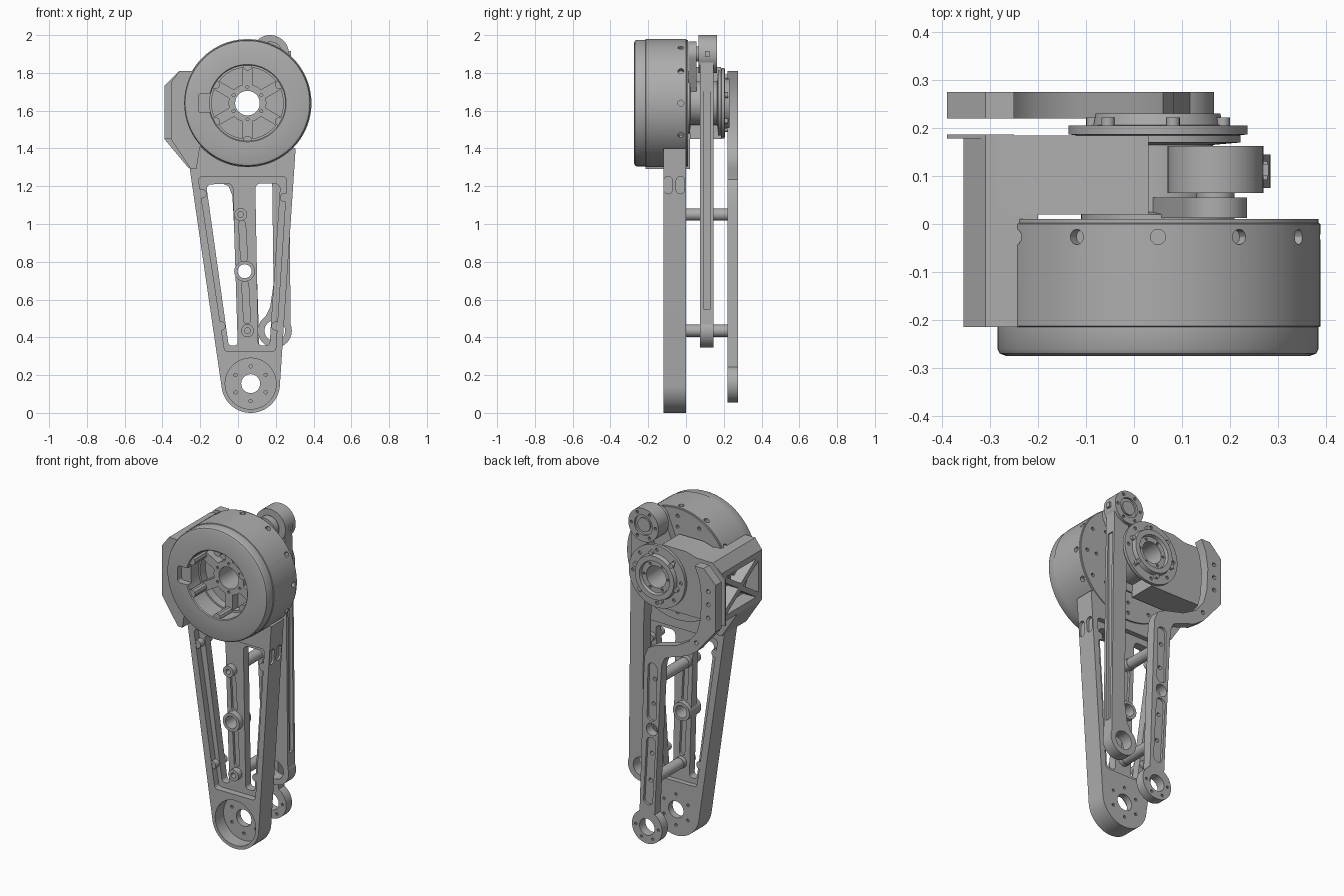
import bpy, bmesh, math
from mathutils import Vector
from mathutils.geometry import convex_hull_2d

cube = bpy.data.objects.get("Cube")
if cube:
    bpy.data.objects.remove(cube, do_unlink=True)

metal = bpy.data.materials.new("grey metal")
metal.use_nodes = True
COLOR = (0.42, 0.42, 0.42, 1)
metal.diffuse_color = COLOR
metal.node_tree.nodes["Principled BSDF"].inputs["Base Color"].default_value = COLOR

AX, AZ = 0.05, 1.64      # motor axis
FX, FZ = 0.067, 0.155    # ankle axis
FRONT, BACK = -0.12, 0   # leg faces


def finish(name, bm):
    bmesh.ops.recalc_face_normals(bm, faces=bm.faces)
    mesh = bpy.data.meshes.new(name)
    bm.to_mesh(mesh)
    bm.free()
    mesh.materials.append(metal)
    obj = bpy.data.objects.new(name, mesh)
    bpy.context.collection.objects.link(obj)
    return obj


def prism(name, outline, a, b, axis="y"):
    """Extrude an outline: (x, z) along y, or (y, z) along x."""
    bm = bmesh.new()
    put = (lambda p, d: (p[0], d, p[1])) if axis == "y" else (lambda p, d: (d, p[0], p[1]))
    lo = [bm.verts.new(put(p, a)) for p in outline]
    hi = [bm.verts.new(put(p, b)) for p in outline]
    bm.faces.new(lo)
    bm.faces.new(hi)
    n = len(lo)
    for i in range(n):
        bm.faces.new((lo[i], lo[(i + 1) % n], hi[(i + 1) % n], hi[i]))
    return finish(name, bm)


def ring(x, z, r, n=32):
    return [(x + r * math.cos(math.tau * i / n), z + r * math.sin(math.tau * i / n)) for i in range(n)]


def hull(*circles):
    """Outline wrapped around circles (x, z, r)."""
    pts = [Vector(p) for c in circles for p in (ring(*c) if c[2] else [c[:2]])]
    return [pts[i] for i in convex_hull_2d(pts)]


def cyl(name, x, z, r, a, b, n=32):
    return prism(name, ring(x, z, r, n), a, b)


def lathe(name, profile, n=72):
    """Spin a closed (radius, y) profile about the motor axis."""
    bm = bmesh.new()
    rings = [[bm.verts.new((AX + r * math.cos(math.tau * i / n), y, AZ + r * math.sin(math.tau * i / n)))
              for i in range(n)] for r, y in profile]
    for j, ra in enumerate(rings):
        rb = rings[(j + 1) % len(rings)]
        for i in range(n):
            k = (i + 1) % n
            bm.faces.new((ra[i], ra[k], rb[k], rb[i]))
    return finish(name, bm)


def select(objs):
    bpy.ops.object.select_all(action="DESELECT")
    for o in objs:
        o.select_set(True)
    bpy.context.view_layer.objects.active = objs[0]


def cut(target, cutters):
    """Subtract separate cutters from the target."""
    select(cutters)
    if len(cutters) > 1:
        bpy.ops.object.join()
    tool = cutters[0]
    tool.hide_render = True
    mod = target.modifiers.new("cut", "BOOLEAN")
    mod.operation, mod.solver, mod.object = "DIFFERENCE", "EXACT", tool
    select([target])
    bpy.ops.object.modifier_apply(modifier="cut")
    bpy.data.objects.remove(tool, do_unlink=True)


def bolt_circle(x, z, r, count, size, a, b, phase=0.0):
    turns = [math.tau * i / count + phase for i in range(count)]
    return [cyl("hole", x + r * math.cos(t), z + r * math.sin(t), size, a, b, 10) for t in turns]


# Motor drum with through hole and deep spoked front well
motor = lathe("motor_drum", [(.065, -.16), (.2, -.16), (.2, -.27), (.205, -.275), (.317, -.275), (.33, -.27),
                             (.335, -.26), (.335, -.215), (.339, -.213), (.339, 0), (.335, .002),
                             (.335, .01), (.065, .01)])
pockets = []
for k in range(6):
    mid = math.radians(60 * k)
    shape = []
    for r, sign in ((.19, 1), (.1, -1)):
        half = math.radians(30) - math.asin(.026 / r)
        shape += [(AX + r * math.cos(mid + sign * half * s), AZ + r * math.sin(mid + sign * half * s))
                  for s in (-1, -.6, -.2, .2, .6, 1)]
    pockets.append(prism("pocket", shape, -.4, -.11))
cut(motor, pockets)
cut(motor, bolt_circle(AX, AZ, .085, 6, .008, -.3, -.13, math.pi / 6)
    + bolt_circle(AX, AZ, .29, 12, .011, -.01, .1)
    + bolt_circle(AX, AZ, .225, 8, .01, -.01, .1))
cut(motor, [prism("slot", hull((-.195, 1.675, .015), (-.195, 1.605, .015), (-.13, 1.675, .015), (-.13, 1.605, .015)),
                  -.4, -.235)])
for i, lug in enumerate(bolt_circle(AX, AZ, .196, 6, .024, -.27, -.155, math.pi / 6)):
    lug.name = "well_lug_%d" % i
# Radial screw holes round the rim
screws = []
for k in range(12):
    t = math.tau * k / 12
    bm = bmesh.new()
    bmesh.ops.create_cone(bm, cap_ends=True, segments=12, radius1=.016, radius2=.016, depth=.05)
    out = Vector((math.cos(t), 0, math.sin(t)))
    bm.transform(out.to_track_quat("Z", "Y").to_matrix().to_4x4())
    bmesh.ops.translate(bm, verts=bm.verts, vec=Vector((AX, -.027, AZ)) + out * .338)
    screws.append(finish("screw_hole", bm))
cut(motor, screws)

# Rear hub and bearing
hub = lathe("rear_hub", [(.065, .005), (.16, .005), (.16, .02), (.115, .025), (.115, .165), (.172, .17),
                         (.172, .185), (.187, .187), (.187, .205), (.135, .206), (.13, .23), (.1, .23),
                         (.095, .212), (.065, .212)])
cut(hub, bolt_circle(AX, AZ, .16, 8, .01, .195, .3) + bolt_circle(AX, AZ, .08, 6, .008, .2, .3))
for k in range(6):
    t = math.tau * k / 6 + .3
    cyl("hub_bolt_%d" % k, AX + .142 * math.cos(t), AZ + .142 * math.sin(t), .014, .2, .222, 16)

# Crank carrying the push rod
crank = prism("crank_arm", hull((.09, 1.72, .06), (.17, 1.9, .066)), .012, .055)
cut(crank, [cyl("bore", AX, AZ, .07, -.5, .5)])
cyl("crank_pin", .17, 1.9, .04, .05, .075)

# Push rod with an eye at each end
rod = prism("push_rod", [(.16, 1.86), (.258, 1.9), (.268, 1.5), (.279, .45), (.2, .4), (.125, .47),
                         (.17, .56), (.188, .68), (.18, 1.3), (.165, 1.7)], .075, .145)
cut(rod, [prism("slot", [(.093, .55), (.13, .55), (.13, 1.73), (.093, 1.73)], .255, .3, "x")])
cut(rod, [cyl("bore", .195, .435, .055, 0, .2)])
low_eye = cyl("rod_lower_eye", .195, .435, .09, .075, .145)
cut(low_eye, [cyl("bore", .195, .435, .055, 0, .2)])
top_eye = cyl("rod_upper_eye", .17, 1.9, .1, .065, .163, 48)
cut(top_eye, [cyl("recess", .17, 1.9, .06, .15, .2)])
cut(top_eye, bolt_circle(.17, 1.9, .08, 6, .009, .145, .2))
cyl("eye_bearing", .17, 1.9, .042, .14, .158)
prism("eye_screw", [(.1, 1.885), (.125, 1.885), (.125, 1.915), (.1, 1.915)], .265, .28, "x")

# Front leg: full-depth outer wall, thinner inner web, windows and an ankle cup
leg = prism("front_leg", hull((FX, FZ, .155, 64), (-.255, 1.29, 0), (-.24, 1.42, 0), (.305, 1.4, 0)),
            FRONT, BACK)
inner = hull((-.188, 1.23, .02), (.238, 1.23, .02), (-.053, .345, .02), (.18, .345, .02))
cut(leg, [prism("web_recess", inner, -.5, -.08), prism("web_recess", inner, -.03, .5)])
cut(leg, [prism("window", hull((-.14, 1.185, .025), (-.055, 1.185, .028), (-.02, .375, .018), (-.034, .375, .018)),
                -.5, .5),
          prism("window", hull((.122, 1.185, .03), (.192, 1.185, .03), (.125, .375, .018), (.15, .375, .018)),
                -.5, .5)])
cut(leg, [prism("channel", hull(*lane), a, b) for a, b in ((-.5, -.065), (-.045, .5))
          for lane in (((.022, 1.0, .018), (.032, .82, .018)), ((.038, .68, .018), (.048, .49, .018)))])
cut(leg, [cyl("cup", FX, FZ, .135, -.5, -.04, 48), cyl("bore", .035, .75, .037, -.5, .5)])
cut(leg, [cyl("bore", FX, FZ, .05, -.5, .5)] + bolt_circle(FX, FZ, .092, 6, .009, -.5, .5, math.pi / 6))
cut(leg, [prism("oval", hull((y, 1.182, .022), (y, 1.23, .022)), .278, .4, "x") for y in (-.095, -.03)])

# Bosses on the centre strut, and spacers to the rear link
for name, x, z, r, bore in (("upper", .015, 1.05, .034, .015), ("middle", .035, .75, .055, .037),
                            ("lower", .05, .435, .034, .015)):
    boss = cyl(name + "_boss", x, z, r, FRONT + .004, BACK - .004)
    cut(boss, [cyl("bore", x, z, bore, -.5, .5)])
    if name != "middle":
        cyl(name + "_spacer", x, z, .032, -.02, .225)
for x, z in ((-.19, 1.16), (-.09, .46), (.245, 1.14), (.2, .46)):
    cyl("rail_boss", x, z, .024, FRONT + .003, BACK - .003, 16)

# Motor bracket with a cross-braced outer face
side = [(-.31, 1.81), (-.355, 1.75), (-.355, 1.45)]
bracket = prism("motor_bracket", [(-.2, 1.81)] + side + [(-.25, 1.29), (-.22, 1.29), (-.2, 1.42)], -.215, .02)
arm = prism("bracket_arm", [(.03, 1.83), (-.13, 1.83), (-.2, 1.81)] + side + [(.03, 1.45)], .02, .185)
cut(arm, [cyl("bore", AX, AZ, .1, -.5, .5)])
y0, y1, z0, z1 = -.18, .15, 1.485, 1.715
ym, zm, g = (y0 + y1) / 2, (z0 + z1) / 2, .022
for part in (bracket, arm):
    cut(part, [prism("brace_gap", tri, -.5, -.27, "x") for tri in (
        [(y0 + g, z0), (y1 - g, z0), (ym, zm - g)], [(y0 + g, z1), (y1 - g, z1), (ym, zm + g)],
        [(y0, z0 + g), (y0, z1 - g), (ym - g, zm)], [(y1, z0 + g), (y1, z1 - g), (ym + g, zm)])])
prism("bracket_back_plate", [(-.25, 1.81), (-.31, 1.81), (-.39, 1.73), (-.39, 1.45), (-.25, 1.45)], .178, .187)

# Rear link: straight bar curving into an open hook
link = prism("rear_link", [(.118, .2), (.088, 1.1), (.083, 1.18), (.06, 1.235), (.01, 1.262), (-.12, 1.295),
                           (-.21, 1.345), (-.265, 1.415), (-.288, 1.5), (-.295, 1.64), (-.28, 1.74), (-.25, 1.81),
                           (-.31, 1.81), (-.39, 1.73), (-.39, 1.45), (-.265, 1.3), (-.2, 1.255), (-.1, 1.222),
                           (-.05, 1.2), (-.03, 1.15), (-.024, 1.05), (.018, .2)], .22, .275)
cut(link, [prism("channel", hull((.031, 1.12, .03), (.036, .83, .03)), .26, .4),
           prism("channel", hull((.04, .67, .03), (.06, .32, .03)), .26, .4),
           cyl("bore", .035, .75, .037, 0, .5), cyl("bore", FX, FZ, .05, 0, .5)])
cut(link, [cyl("hole", x, z, .012, 0, .5, 12) for x, z in (
    (-.34, 1.68), (-.34, 1.6), (-.34, 1.52), (-.26, 1.35), (.025, 1.05), (.034, .9), (.044, .6), (.054, .435))])
foot = cyl("rear_link_eye", FX, FZ, .1, .22, .275, 48)
cut(foot, [cyl("bore", FX, FZ, .05, 0, .5)] + bolt_circle(FX, FZ, .075, 6, .008, 0, .5))

# Smooth curved sides, keep machined edges crisp
select([o for o in bpy.context.scene.objects if o.type == "MESH"])
bpy.ops.object.shade_smooth_by_angle(angle=math.radians(30))
